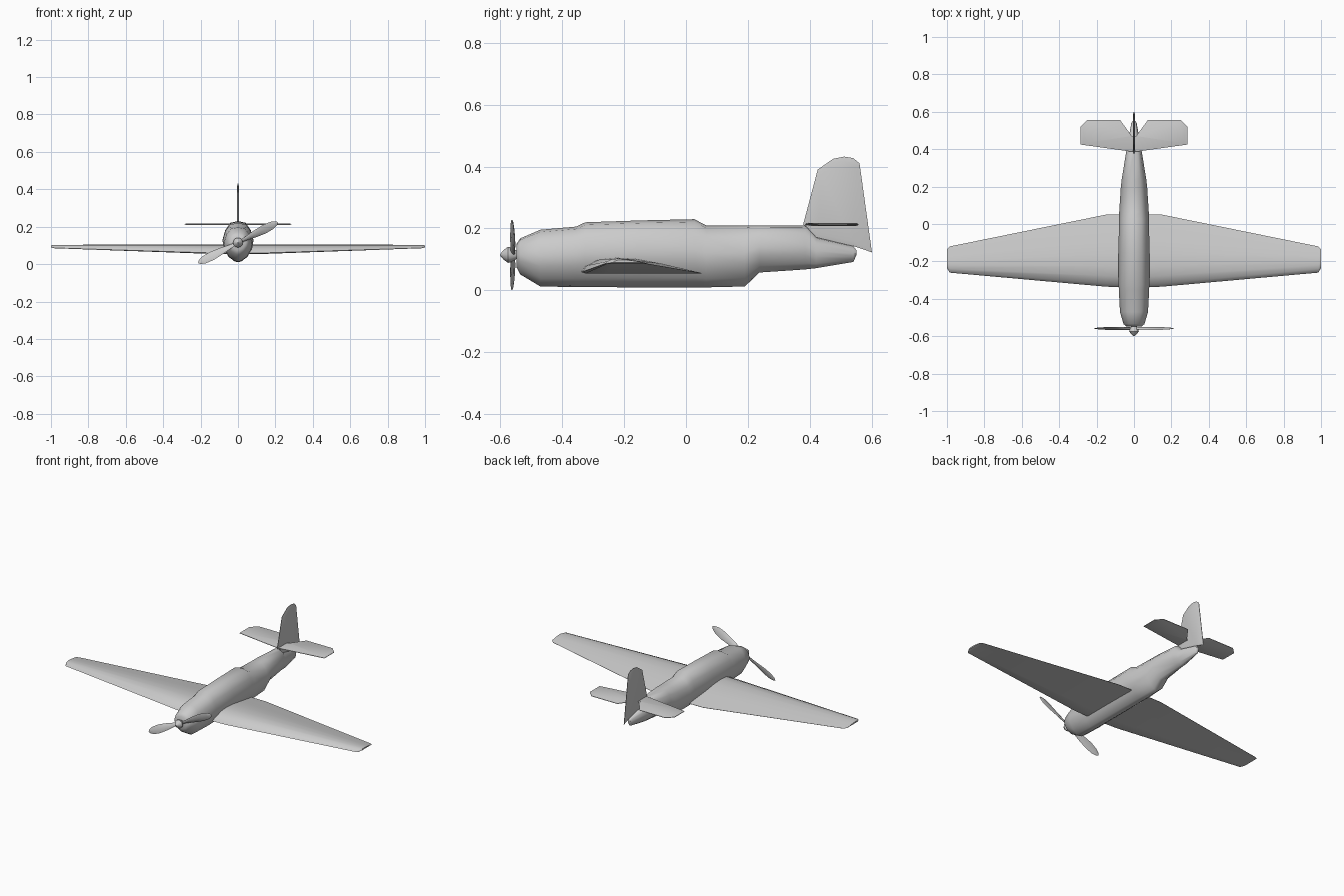
import bpy, bmesh, math
from mathutils import Vector, Matrix

if "Cube" in bpy.data.objects:
    bpy.data.objects.remove(bpy.data.objects["Cube"])


def finish(name, bm, angle=35):
    bmesh.ops.remove_doubles(bm, verts=bm.verts[:], dist=1e-5)
    bmesh.ops.recalc_face_normals(bm, faces=bm.faces[:])
    me = bpy.data.meshes.new(name)
    bm.to_mesh(me)
    bm.free()
    ob = bpy.data.objects.new(name, me)
    bpy.context.collection.objects.link(ob)
    bpy.ops.object.select_all(action='DESELECT')
    ob.select_set(True)
    bpy.context.view_layer.objects.active = ob
    bpy.ops.object.shade_smooth_by_angle(angle=math.radians(angle))
    return ob


def loft(bm, rings):
    loops = [[bm.verts.new(p) for p in ring] for ring in rings]
    n = len(loops[0])
    for a, b in zip(loops, loops[1:]):
        for i in range(n):
            j = (i + 1) % n
            bm.faces.new((a[i], a[j], b[j], b[i]))
    bm.faces.new(loops[0])
    bm.faces.new(loops[-1])


def slab(name, outline, thickness, to3d):
    # flat panel with a raised middle and thin edges
    bm = bmesh.new()
    c = sum((Vector(p) for p in outline), Vector((0, 0))) / len(outline)
    rings = []
    for k, d in ((0.9, -1), (1, -.3), (1, .3), (0.9, 1)):
        rings.append([to3d(*(c + (Vector(p) - c) * k), d * thickness / 2) for p in outline])
    loft(bm, rings)
    return finish(name, bm)


# fuselage: y, bottom, top, half width
stations = [(-.547, .075, .15, .042), (-.535, .052, .168, .056), (-.47, .013, .196, .075),
            (-.355, .011, .206, .081), (-.325, .011, .22, .082), (-.15, .01, .226, .083),
            (.027, .01, .23, .08), (.065, .01, .21, .079), (.19, .013, .21, .071),
            (.237, .058, .21, .066), (.385, .068, .21, .042), (.42, .072, .172, .036),
            (.54, .092, .143, .014), (.55, .115, .13, .008)]
half = [(.5, .96), (.82, .8), (1, .55), (.93, .36), (.62, .14), (.22, .02)]
section = [(0, 1)] + half + [(0, 0)] + [(-x, z) for x, z in reversed(half)]
bm = bmesh.new()
loft(bm, [[(x * w, y, b + z * (t - b)) for x, z in section] for y, b, t, w in stations])
finish("fuselage", bm, 45)

# tapered wing: airfoil in chord fraction and height fraction
airfoil = [(0, .1), (.04, .5), (.15, .9), (.29, 1), (.45, .93), (.65, .65), (1, .03),
           (1, 0), (.6, 0), (.2, 0), (.03, 0)]
spans = [(0, -.34, .05, .055, .106), (.15, -.335, .05, .055, .106),
         (.985, -.26, -.12, .085, .103), (1, -.235, -.135, .09, .099)]
spans = [(-s[0],) + s[1:] for s in reversed(spans[1:])] + spans
bm = bmesh.new()
loft(bm, [[(x, a + u * (e - a), b + v * (t - b)) for u, v in airfoil] for x, a, e, b, t in spans])
finish("wing", bm)

# horizontal tail halves
tail = [(0, .385), (.287, .425), (.287, .52), (.25, .557), (.075, .557), (.01, .468), (0, .468)]
for side, s in (("right", 1), ("left", -1)):
    slab(side + "_tailplane", tail, .009, lambda x, y, d, s=s: (s * x, y, .213 + d))

# vertical fin and rudder
fin = [(.378, .213), (.425, .39), (.475, .425), (.51, .432), (.54, .427), (.56, .41),
       (.6, .123), (.545, .142), (.42, .17)]
slab("fin", fin, .009, lambda y, z, d: (d, y, z))

# spinner
HUB = Vector((0, -.559, .115))
bm = bmesh.new()
loft(bm, [[(r * math.cos(i * math.pi / 6), y, HUB.z + r * math.sin(i * math.pi / 6))
           for i in range(12)]
          for y, r in ((-.6, .002), (-.588, .016), (-.574, .026), (-.566, .024), (-.54, .01))])
finish("spinner", bm)

# two twisted propeller blades: radius, half chord, half thickness, pitch
blade = [(0, .008, .005, 40), (.05, .013, .005, 32), (.1, .02, .004, 24),
         (.16, .025, .003, 18), (.205, .021, .0025, 14), (.23, .011, .002, 12),
         (.238, .003, .001, 10)]
for k in range(2):
    turn = Matrix.Rotation(-math.radians(27 + 180 * k), 3, 'Y')
    rings = []
    for r, c, t, pitch in blade:
        tilt = Matrix.Rotation(math.radians(pitch), 3, 'X')
        rings.append([HUB + turn @ (Vector((r, 0, 0)) + tilt @ Vector(
            (0, t * math.sin(i * math.pi / 4), c * math.cos(i * math.pi / 4)))) for i in range(8)])
    bm = bmesh.new()
    loft(bm, rings)
    finish("propeller_blade_%d" % (k + 1), bm, 60)
